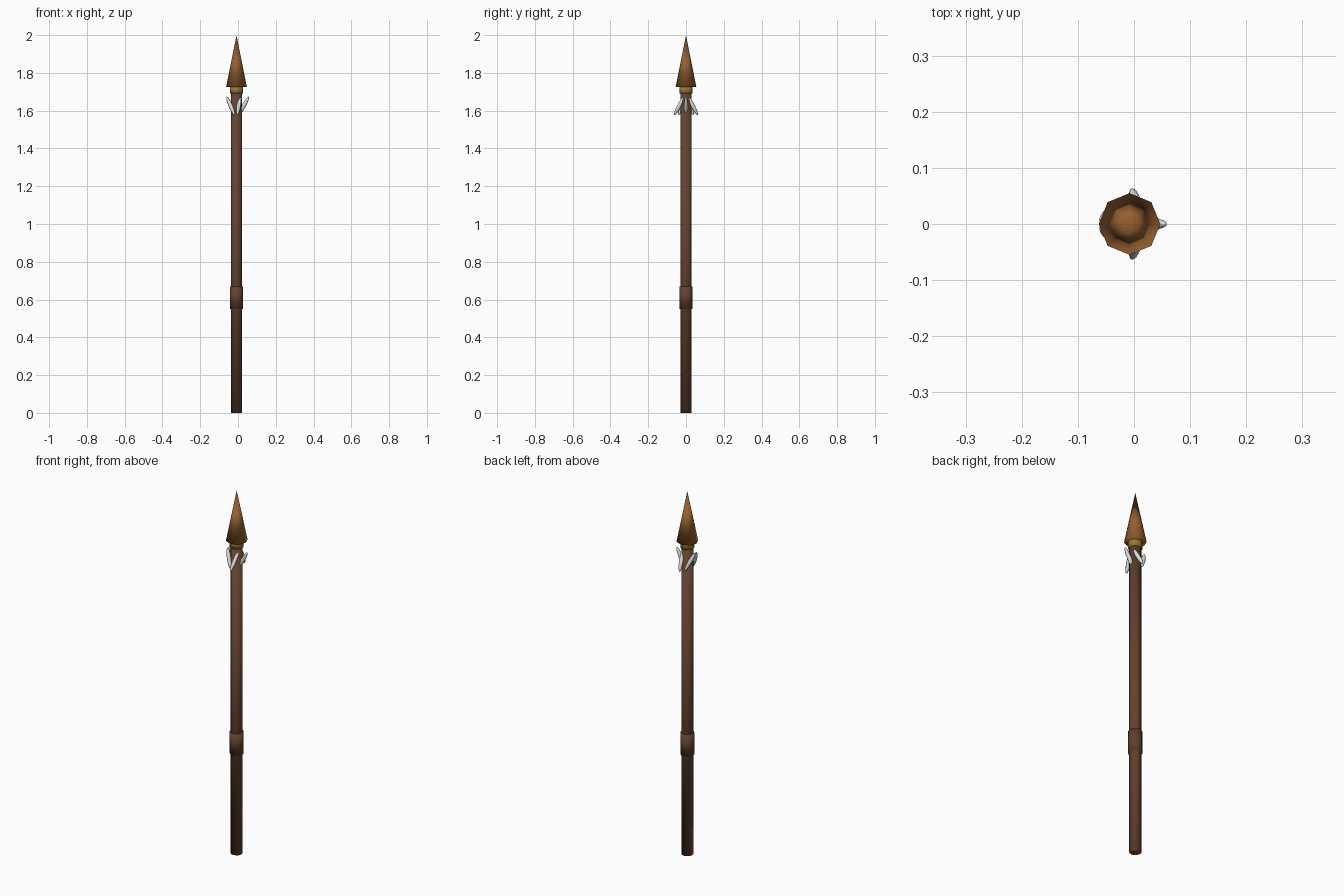
import bpy, math

if "Cube" in bpy.data.objects:
    bpy.data.objects.remove(bpy.data.objects["Cube"])

CX = -0.008  # the shaft axis sits slightly left of the bounding centre


def material(name, rgb):
    m = bpy.data.materials.new(name)
    m.diffuse_color = (*rgb, 1)
    m.use_nodes = True
    m.node_tree.nodes["Principled BSDF"].inputs["Base Color"].default_value = m.diffuse_color
    return m


wood = material("dark wood", (0.125, 0.056, 0.028))
leather = material("leather", (0.12, 0.052, 0.028))
copper = material("copper", (0.30, 0.115, 0.03))
gold = material("gold", (0.32, 0.20, 0.03))
bone = material("bone white", (0.75, 0.75, 0.73))


def finish(name, mat):
    ob = bpy.context.object
    ob.name = name
    ob.data.materials.append(mat)
    bpy.ops.object.shade_smooth()
    return ob


def turned(name, mat, z0, z1, r0, r1, sides):
    bpy.ops.mesh.primitive_cone_add(vertices=sides, radius1=r0, radius2=r1,
                                    depth=z1 - z0, location=(CX, 0, (z0 + z1) / 2))
    return finish(name, mat)


# Shaft, hand grip, collar and head
turned("shaft", wood, 0, 1.71, 0.03, 0.03, 12)
turned("grip", leather, 0.55, 0.67, 0.035, 0.035, 12)
turned("collar", gold, 1.69, 1.73, 0.035, 0.035, 12)
turned("spear_head", copper, 1.725, 2.0, 0.055, 0, 8)

# Five slim charms hung around the neck, each tilted by its place in the ring
for i in range(5):
    a = i * math.tau / 5
    bpy.ops.mesh.primitive_uv_sphere_add(
        segments=8, ring_count=8, radius=1,
        location=(CX + 0.038 * math.cos(a), 0.038 * math.sin(a), 1.625),
        rotation=(0.5 * math.sin(a), 0.5 * math.cos(a), 0))
    bpy.context.object.scale = (0.011, 0.011, 0.056)
    finish(f"charm_{i + 1}", bone)
